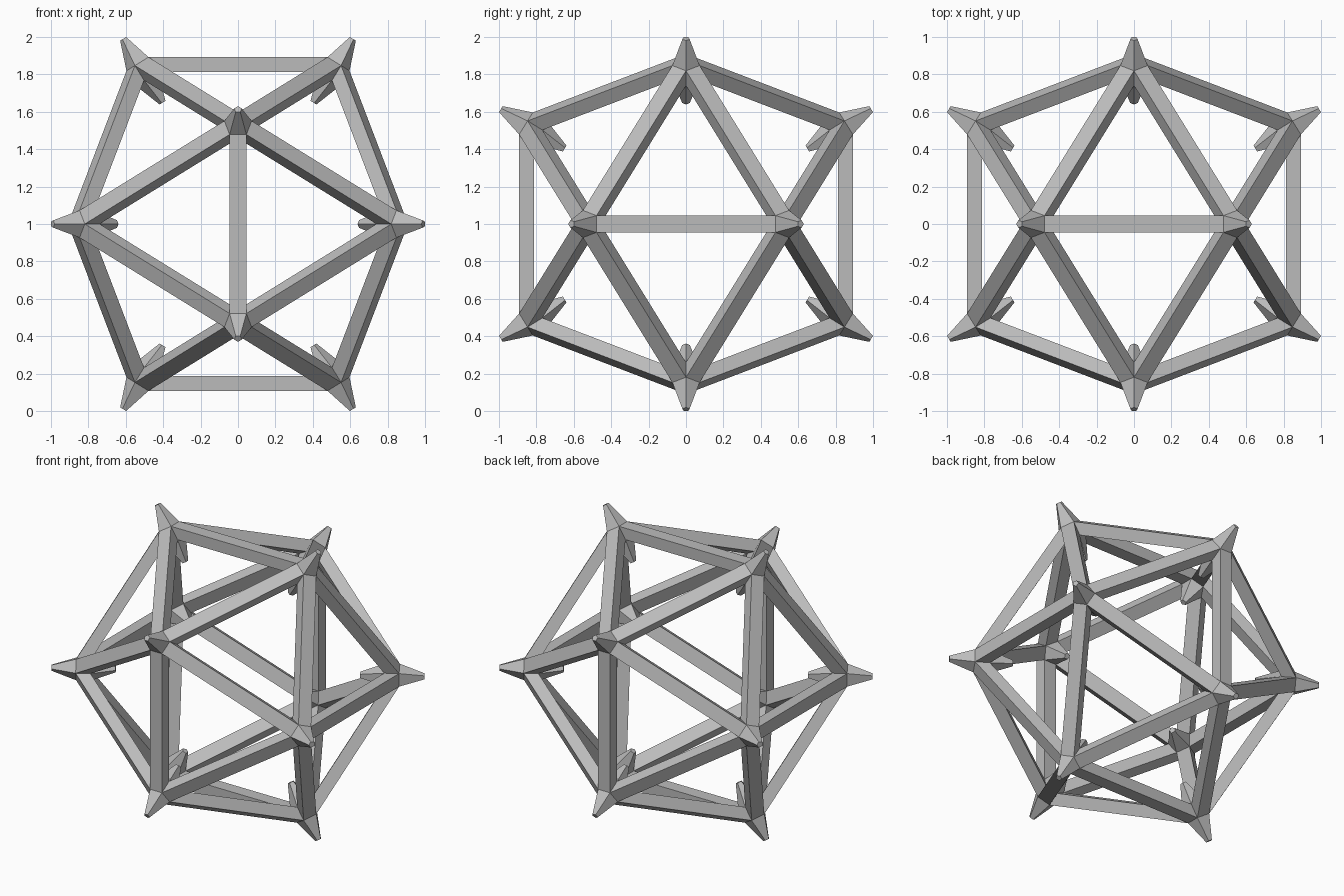
import bpy, bmesh, math
from mathutils import Vector

if "Cube" in bpy.data.objects:
    bpy.data.objects.remove(bpy.data.objects["Cube"])

CENTRE = Vector((0, 0, 1))
HALF_W = 0.045                      # half width of a strut
R_OUT, R_IN = 0.892, 0.813          # strut outer / inner face distance from centre
TIP_OUT, TIP_IN = 1.165, 0.764      # spike tip distances
TIP_SCALE = 0.27

grey = bpy.data.materials.new("grey")
grey.diffuse_color = (0.5, 0.5, 0.5, 1)
grey.use_nodes = True
grey.node_tree.nodes["Principled BSDF"].inputs["Base Color"].default_value = grey.diffuse_color

# Icosahedron layout: unit corner directions, edges and triangles
phi = (1 + math.sqrt(5)) / 2
corners = []
for a in (-1, 1):
    for b in (-phi, phi):
        corners += [Vector(c).normalized() for c in ((b, a, 0), (0, b, a), (a, 0, b))]
near = lambda i, j: i != j and corners[i].dot(corners[j]) > 0.4
edges = [(i, j) for i in range(12) for j in range(i + 1, 12) if near(i, j)]
tris = [(i, j, k) for i, j in edges for k in range(j + 1, 12) if near(i, k) and near(j, k)]


def shell(radius):
    """Corners of each triangular opening, keyed by (triangle, corner)."""
    half = math.radians(180 - 138.1897) / 2
    h = radius * math.cos(half) + HALF_W * math.sin(half)
    t = radius * math.sin(half) - HALF_W * math.cos(half)
    pts = {}
    for tri in tris:
        n = sum((corners[i] for i in tri), Vector()).normalized()
        for i in tri:
            d = (corners[i] - n * corners[i].dot(n)).normalized()
            pts[tri, i] = n * h + d * 2 * t
    return pts


def add_face(bm, pts, facing):
    f = bm.faces.new([bm.verts.new(p + CENTRE) for p in pts])
    f.normal_update()
    if f.normal.dot(facing) < 0:
        f.normal_flip()


def finish(bm, name):
    bmesh.ops.remove_doubles(bm, verts=bm.verts[:], dist=1e-4)
    me = bpy.data.meshes.new(name)
    bm.to_mesh(me)
    bm.free()
    me.materials.append(grey)
    bpy.context.collection.objects.link(bpy.data.objects.new(name, me))


outer, inner = shell(R_OUT), shell(R_IN)

# Struts: outer face, inner face and two side walls along every edge
bm = bmesh.new()
for i, j in edges:
    mid = corners[i] + corners[j]
    a, b = [t for t in tris if i in t and j in t]
    for pts, sign in ((outer, 1), (inner, -1)):
        add_face(bm, [pts[a, i], pts[a, j], pts[b, j], pts[b, i]], mid * sign)
    for t, other in ((a, b), (b, a)):
        add_face(bm, [outer[t, i], outer[t, j], inner[t, j], inner[t, i]],
                 outer[t, i] - outer[other, i])
finish(bm, "struts")


# Blunt five-sided spikes at every corner, pointing out and in
def spikes(pts, tip, sign, name):
    bm = bmesh.new()
    for i, axis in enumerate(corners):
        ring = [pts[t, i] for t in tris if i in t]
        mid = sum(ring, Vector()) / 5
        u = (ring[0] - mid).normalized()
        v = axis.cross(u)
        ring.sort(key=lambda p: math.atan2((p - mid).dot(v), (p - mid).dot(u)))
        top = [axis * tip + (p - mid) * TIP_SCALE for p in ring]
        add_face(bm, top, axis * sign)
        for k in range(5):
            m = (k + 1) % 5
            add_face(bm, [ring[k], ring[m], top[m], top[k]], ring[k] + ring[m] - 2 * mid)
    finish(bm, name)


spikes(outer, TIP_OUT, 1, "outer_spikes")
spikes(inner, TIP_IN, -1, "inner_spikes")
